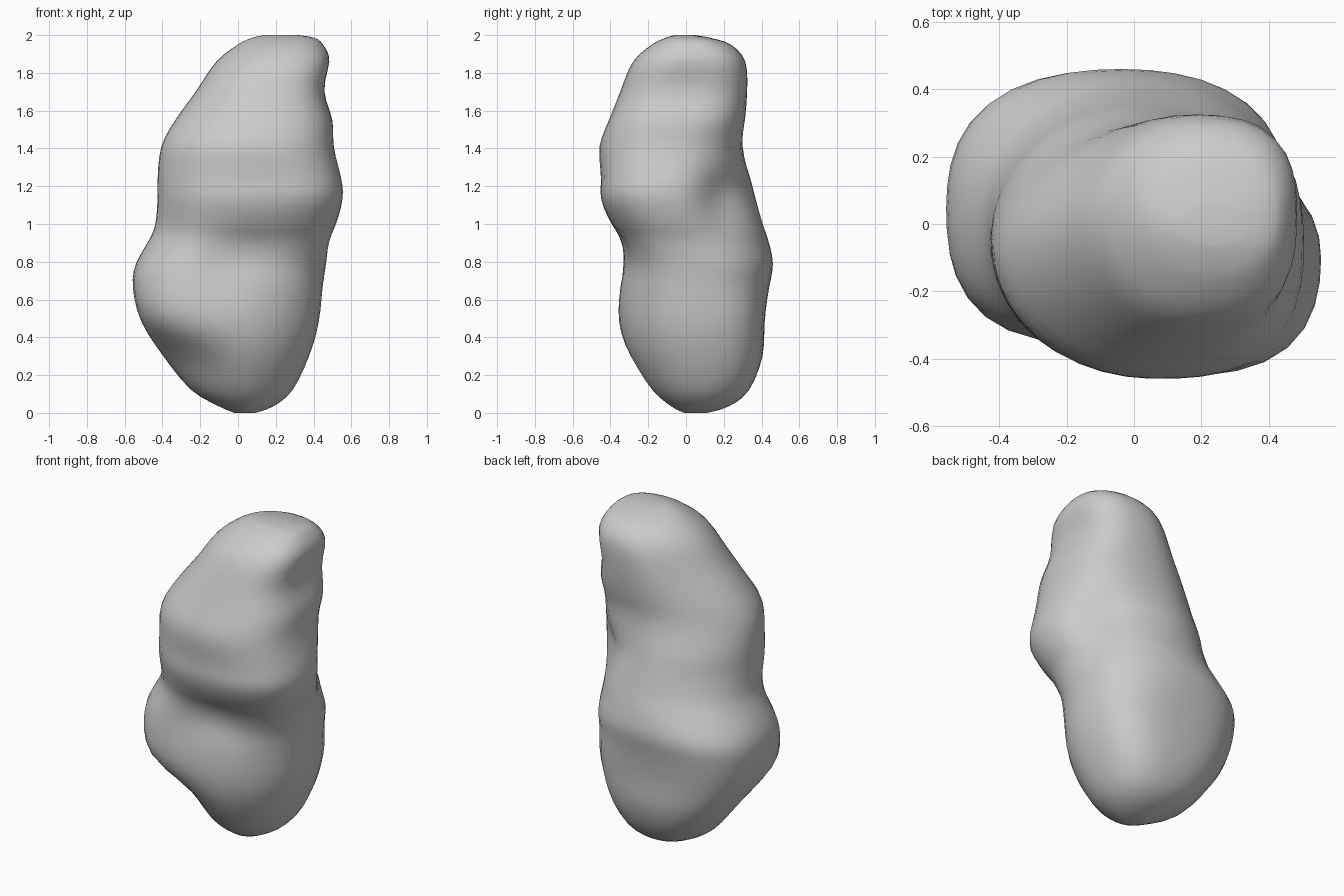
import bpy, bmesh, math
from mathutils import Vector

if "Cube" in bpy.data.objects:
    bpy.data.objects.remove(bpy.data.objects["Cube"])

# Outline extents: z, x min, x max, y min, y max
OUTLINE = [
    (0.00, -0.02, 0.09, -0.01, 0.11),
    (0.035, -0.10, 0.19, -0.08, 0.23),
    (0.12, -0.25, 0.29, -0.18, 0.335),
    (0.30, -0.40, 0.38, -0.305, 0.41),
    (0.48, -0.515, 0.43, -0.36, 0.415),
    (0.66, -0.56, 0.45, -0.36, 0.44),
    (0.79, -0.545, 0.47, -0.36, 0.465),
    (0.91, -0.475, 0.49, -0.375, 0.44),
    (1.00, -0.44, 0.525, -0.405, 0.415),
    (1.13, -0.43, 0.56, -0.455, 0.39),
    (1.25, -0.43, 0.55, -0.45, 0.365),
    (1.41, -0.415, 0.505, -0.465, 0.305),
    (1.55, -0.34, 0.505, -0.41, 0.315),
    (1.70, -0.23, 0.455, -0.35, 0.325),
    (1.86, -0.12, 0.495, -0.285, 0.32),
    (1.95, 0.00, 0.45, -0.18, 0.24),
    (1.985, 0.07, 0.41, -0.11, 0.13),
    (2.00, 0.14, 0.32, -0.06, 0.05),
]
# Corner fullness: z, front left, front right, back right, back left
CORNERS = [
    (0.00, .66, .70, .74, .72),
    (0.26, .60, .70, .80, .78),
    (0.52, .81, .70, .83, .78),
    (0.72, .78, .72, .77, .77),
    (0.92, .73, .77, .71, .73),
    (1.18, .73, .81, .69, .70),
    (1.40, .70, .78, .78, .68),
    (1.70, .69, .80, .83, .65),
    (2.00, .70, .76, .76, .70),
]
# Dents: centre, radii, depth towards the axis
DENTS = [
    ((0.40, 0.19, 1.13), (0.22, 0.14, 0.18), 0.095),
    ((0.18, 0.36, 1.22), (0.20, 0.20, 0.17), 0.035),
    ((0.12, -0.36, 0.85), (0.22, 0.20, 0.13), 0.055),
    ((-0.14, -0.36, 0.75), (0.08, 0.20, 0.16), 0.025),
    ((-0.25, -0.28, 0.24), (0.16, 0.16, 0.11), 0.025),
    ((0.46, 0.00, 1.78), (0.15, 0.16, 0.09), 0.01),
]
SIDES, STEPS = 40, 3


def lerp_row(table, z):
    for a, b in zip(table, table[1:]):
        if z <= b[0]:
            t = (z - a[0]) / (b[0] - a[0])
            t = t * t * (3 - 2 * t)
            return [p + (q - p) * t for p, q in zip(a, b)]
    return list(table[-1])


def spline_rows(rows, steps):
    out = []
    for i in range(len(rows) - 1):
        p0, p1 = rows[max(i - 1, 0)], rows[i]
        p2, p3 = rows[i + 1], rows[min(i + 2, len(rows) - 1)]
        for s in range(steps):
            t = s / steps
            out.append([0.5 * (2 * b + (c - a) * t + (2 * a - 5 * b + 4 * c - d) * t * t
                               + (3 * b - a - 3 * c + d) * t ** 3)
                        for a, b, c, d in zip(p0, p1, p2, p3)])
    return out + [list(rows[-1])]


def section_point(row, corners, ang):
    z, x0, x1, y0, y1 = row
    c, s = math.cos(ang), math.sin(ang)
    # each quadrant is a superellipse with its own fullness
    f = corners[1 + (0 if c < 0 and s < 0 else 1 if s < 0 else 2 if c >= 0 else 3)]
    n = -math.log(2) / math.log(f)
    r = (abs(c) ** n + abs(s) ** n) ** (-1 / n)
    cx, cy = (x0 + x1) / 2, (y0 + y1) / 2
    p = Vector((cx + c * r * (x1 - x0) / 2, cy + s * r * (y1 - y0) / 2, z))
    inward = Vector((cx - p.x, cy - p.y, 0)).normalized()
    push = 0
    for centre, radii, depth in DENTS:
        d2 = sum(((p[k] - centre[k]) / radii[k]) ** 2 for k in range(3))
        push += depth * math.exp(-d2)
    return p + inward * push


# Boulder body lofted through the cross-sections
bm = bmesh.new()
rings = []
for row in spline_rows(OUTLINE, STEPS):
    row[0] = min(max(row[0], 0), 2)
    corners = lerp_row(CORNERS, row[0])
    rings.append([bm.verts.new(section_point(row, corners, 2 * math.pi * i / SIDES))
                  for i in range(SIDES)])
for a, b in zip(rings, rings[1:]):
    for i in range(SIDES):
        j = (i + 1) % SIDES
        bm.faces.new((a[i], a[j], b[j], b[i]))
bm.faces.new(list(reversed(rings[0])))
bm.faces.new(rings[-1])

# Soften the quadrant seams
body = [v for ring in rings[2:-2] for v in ring]
for _ in range(4):
    bmesh.ops.smooth_vert(bm, verts=body, factor=0.4, use_axis_x=True, use_axis_y=True)
bmesh.ops.recalc_face_normals(bm, faces=bm.faces[:])
for f in bm.faces:
    f.smooth = True

mesh = bpy.data.meshes.new("boulder")
bm.to_mesh(mesh)
bm.free()
boulder = bpy.data.objects.new("boulder", mesh)
bpy.context.collection.objects.link(boulder)
